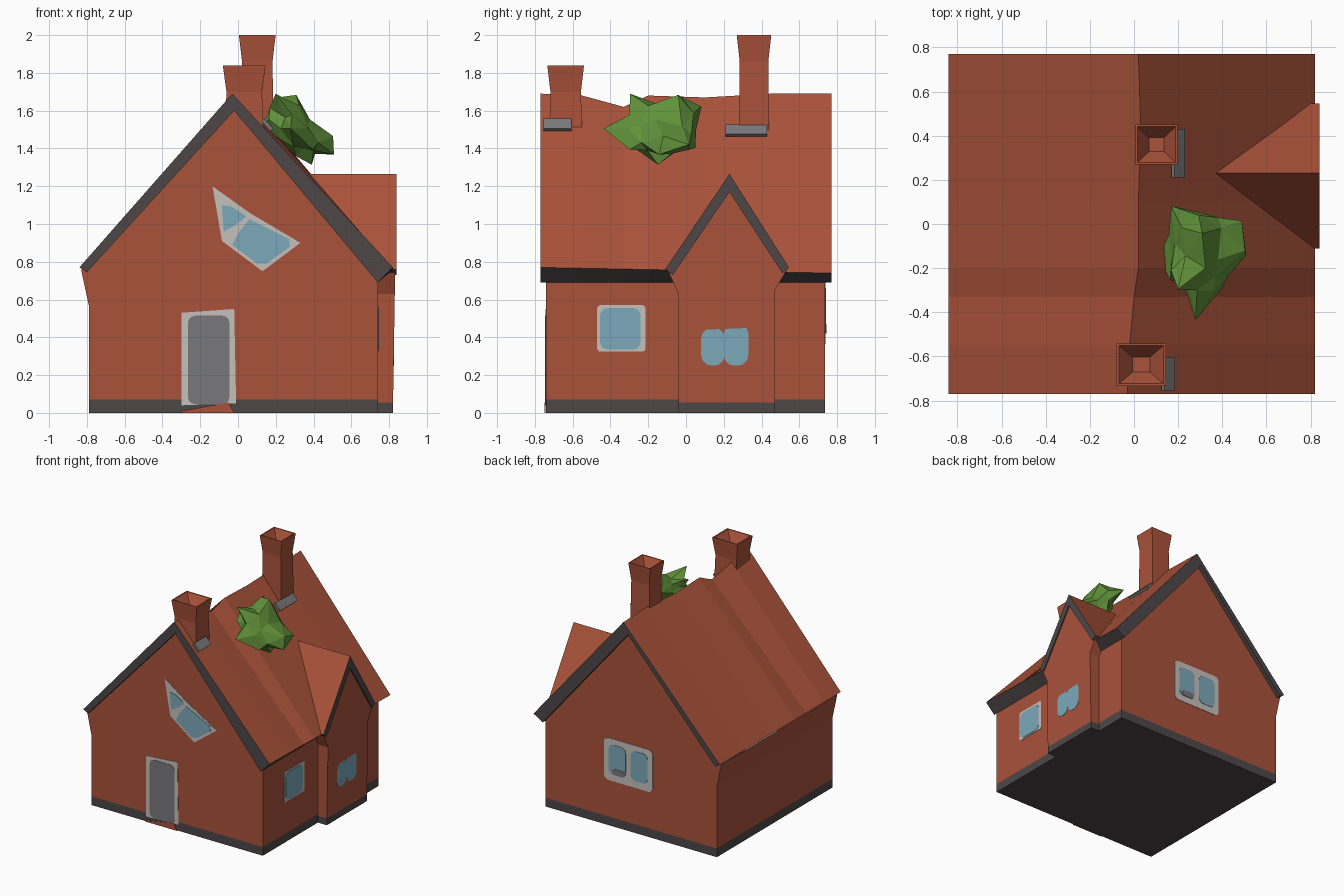
import bpy, bmesh, math, random
from mathutils import Vector, Matrix

if "Cube" in bpy.data.objects:
    bpy.data.objects.remove(bpy.data.objects["Cube"])

random.seed(4)


def material(name, rgb):
    m = bpy.data.materials.new(name)
    m.diffuse_color = (*rgb, 1)
    m.use_nodes = True
    m.node_tree.nodes["Principled BSDF"].inputs["Base Color"].default_value = m.diffuse_color
    return m


RED = material("brick red", (0.40, 0.085, 0.042))
DARK = material("dark grey", (0.075, 0.062, 0.064))
FRAME = material("pale frame", (0.56, 0.53, 0.50))
GLASS = material("blue glass", (0.20, 0.40, 0.49))
GREY = material("mid grey", (0.19, 0.19, 0.20))
GREEN = material("leaf green", (0.12, 0.29, 0.042))


def finish(name, bm, mats, rule=None, drop=None):
    """Turn a bmesh into an object; rule picks the material, drop removes hidden faces."""
    bmesh.ops.recalc_face_normals(bm, faces=bm.faces)
    if drop:
        bmesh.ops.delete(bm, geom=[f for f in bm.faces if drop(f)], context='FACES')
    if rule:
        for f in bm.faces:
            f.material_index = rule(f.calc_center_median(), f.normal)
    me = bpy.data.meshes.new(name)
    bm.to_mesh(me)
    bm.free()
    for m in mats:
        me.materials.append(m)
    ob = bpy.data.objects.new(name, me)
    bpy.context.collection.objects.link(ob)
    return ob


def loft(name, rings, mats, rule=None, drop=None, cut=None):
    """Skin a list of equal rings and cap both ends."""
    bm = bmesh.new()
    vs = [[bm.verts.new(p) for p in r] for r in rings]
    n = len(rings[0])
    for a, b in zip(vs, vs[1:]):
        for i in range(n):
            j = (i + 1) % n
            bm.faces.new((a[i], a[j], b[j], b[i]))
    bm.faces.new(vs[0])
    bm.faces.new(vs[-1])
    if cut:
        bmesh.ops.bisect_plane(bm, geom=bm.verts[:] + bm.edges[:] + bm.faces[:],
                               plane_co=(0, 0, cut), plane_no=(0, 0, 1))
    return finish(name, bm, mats, rule, drop)


def roof_x(z):
    """x of the right roof slope at height z, a little inside it."""
    return min(0.73, 0.80 - (z - 0.76) * 0.88)


# Main walls with a dark footing; the top is closed by the roof
wall = [(-0.79, 0), (-0.79, 0.57), (-0.83, 0.755), (-0.02, 1.63),
        (0.77, 0.73), (0.74, 0.69), (0.74, 0)]
loft("walls", [[(x, y, z) for x, z in wall] for y in (-0.74, 0.735)], [RED, DARK],
     rule=lambda c, n: 1 if c.z < 0.07 else 0, drop=lambda f: f.normal.z > 0.3, cut=0.07)

# Main roof: sagging ridge, dark gable ends and soffits
ridge = [(-0.77, -0.03, 1.69), (-0.55, -0.02, 1.68), (-0.33, 0.0, 1.62), (-0.2, 0.02, 1.68),
         (0.1, 0.02, 1.67), (0.45, 0.03, 1.69), (0.77, 0.02, 1.69)]
rings = []
for y, rx, rz in ridge:
    t = (y + 0.77) / 1.54
    rings.append([(-0.84, y, 0.77), (rx, y, rz), (0.82, y, 0.77 - 0.03 * t),
                  (0.74, y, 0.69), (-0.02, y, 1.60), (-0.80, y, 0.745)])
loft("roof", rings, [RED, DARK], rule=lambda c, n: 0 if n.z > 0.2 else 1)

# Bay on the right side
bay = [(-0.04, 0), (-0.04, 0.63), (-0.09, 0.74), (0.23, 1.19), (0.53, 0.75),
       (0.47, 0.65), (0.47, 0)]
loft("bay_walls", [[(0.82 + (0.01 if z > 0.6 else 0), y, z) for y, z in bay],
                   [(roof_x(z), y, z) for y, z in bay]], [RED, DARK],
     rule=lambda c, n: 1 if c.z < 0.055 else 0,
     drop=lambda f: f.normal.z > 0.3 or f.normal.x < -0.3, cut=0.055)

# Bay roof running back into the main slope
bay_roof = [(-0.11, 0.76), (0.23, 1.265), (0.545, 0.77), (0.51, 0.74), (0.23, 1.17), (-0.07, 0.73)]
loft("bay_roof", [[(0.84, y, z) for y, z in bay_roof],
                  [(roof_x(z) - 0.01, y, z) for y, z in bay_roof]], [RED, DARK],
     rule=lambda c, n: 0 if n.z > 0.2 else 1, drop=lambda f: f.normal.x < -0.3)


# Chimneys: slim shaft, flared top, tapered open pit
def chimney(name, cx, cy, hx, hy, base, top):
    spec = [(base, 0.9), (top - 0.14, 0.84), (top - 0.01, 1.0), (top, 1.0),
            (top, 0.9), (top - 0.08, 0.35)]
    loft(name, [[(cx + sx * hx * k, cy + sy * hy * k, z)
                 for sx, sy in ((-1, -1), (1, -1), (1, 1), (-1, 1))] for z, k in spec], [RED])


chimney("front_chimney", 0.033, -0.637, 0.112, 0.096, 1.5, 1.84)
chimney("rear_chimney", 0.102, 0.36, 0.096, 0.09, 1.47, 2.0)


# Grey flashing strips lying on the slope beside the chimneys
def flashing(name, x, y, z, length):
    bm = bmesh.new()
    bmesh.ops.create_cube(bm, size=1, matrix=Matrix.Translation((x, y, z))
                          @ Matrix.Rotation(math.radians(48), 4, 'Y')
                          @ Matrix.Diagonal((0.07, length, 0.02, 1)))
    finish(name, bm, [GREY])


flashing("front_flashing", 0.155, -0.68, 1.525, 0.15)
flashing("rear_flashing", 0.20, 0.32, 1.495, 0.22)

# Thin plates on a wall; depth is measured outwards
SIDES = {"front": lambda u, v, d: (u, -0.74 - d, v),
         "back": lambda u, v, d: (u, 0.735 + d, v),
         "right": lambda u, v, d: (0.74 + d, u, v),
         "bay": lambda u, v, d: (0.82 + d, u, v)}


def plate(name, side, pts, mat, depth):
    place = SIDES[side]
    loft(name, [[place(u, v, d) for u, v in pts] for d in (depth - 0.004, depth)], [mat])


def rounded(u0, u1, v0, v1, r):
    pts = []
    for i, (u, v) in enumerate(((u1 - r, v1 - r), (u0 + r, v1 - r), (u0 + r, v0 + r), (u1 - r, v0 + r))):
        for k in range(4):
            a = math.radians(90 * i + 30 * k)
            pts.append((u + r * math.cos(a), v + r * math.sin(a)))
    return pts


# Door
plate("door_frame", "front", [(-0.3, 0.04), (-0.01, 0.05), (-0.02, 0.55), (-0.3, 0.53)], FRAME, 0.003)
plate("door", "front", rounded(-0.265, -0.045, 0.045, 0.515, 0.04), GREY, 0.006)
plate("door_step", "front", [(-0.3, 0.0), (-0.02, 0.0), (-0.05, 0.055), (-0.3, 0.01)], RED, 0.008)

# Crooked gable window
plate("gable_window_frame", "front",
      [(-0.135, 1.2), (0.06, 1.06), (0.33, 0.9), (0.13, 0.75), (-0.085, 0.91)], FRAME, 0.003)
plate("gable_glass_small", "front",
      [(-0.085, 1.10), (-0.03, 1.09), (0.045, 1.04), (-0.02, 0.99), (-0.075, 0.96)], GLASS, 0.006)
plate("gable_glass_large", "front",
      [(0.06, 1.025), (0.27, 0.92), (0.275, 0.88), (0.15, 0.79), (0.10, 0.79), (-0.03, 0.89), (0.0, 0.95)],
      GLASS, 0.006)

# Right wall window
plate("side_window_frame", "right", rounded(-0.47, -0.215, 0.325, 0.57, 0.015), FRAME, 0.003)
plate("side_window_glass", "right", rounded(-0.455, -0.24, 0.335, 0.555, 0.04), GLASS, 0.006)

# Bay window
plate("bay_window_frame", "bay", [(0.05, 0.23), (0.355, 0.22), (0.325, 0.51), (0.03, 0.48)], FRAME, 0.003)
plate("bay_window_shade", "bay", rounded(0.065, 0.165, 0.32, 0.485, 0.04), GREY, 0.005)
plate("bay_glass_left", "bay", rounded(0.08, 0.205, 0.25, 0.45, 0.055), GLASS, 0.007)
plate("bay_glass_right", "bay", rounded(0.2, 0.33, 0.25, 0.475, 0.055), GLASS, 0.007)

# Back window
plate("back_window_frame", "back", rounded(-0.22, 0.215, 0.365, 0.705, 0.04), FRAME, 0.003)
for name, u in (("left", 0.095), ("right", -0.1)):
    plate("back_glass_" + name, "back", rounded(u - 0.075, u + 0.075, 0.42, 0.66, 0.04), GLASS, 0.006)
plate("back_window_shade", "back", rounded(0.03, 0.14, 0.42, 0.47, 0.02), GREY, 0.008)

# Spiky bush lying on the right slope
bm = bmesh.new()
bmesh.ops.create_icosphere(bm, subdivisions=2, radius=1)
for v in bm.verts:
    v.co *= random.choice((0.72, 0.82, 0.88, 0.95, 1.22))
    v.co += Vector([random.uniform(-0.1, 0.1) for _ in range(3)])
bm.transform(Matrix.Translation((0.30, -0.14, 1.495)) @ Matrix.Rotation(math.radians(46), 4, 'Y')
             @ Matrix.Diagonal((0.225, 0.225, 0.125, 1)))
finish("bush", bm, [GREEN])
